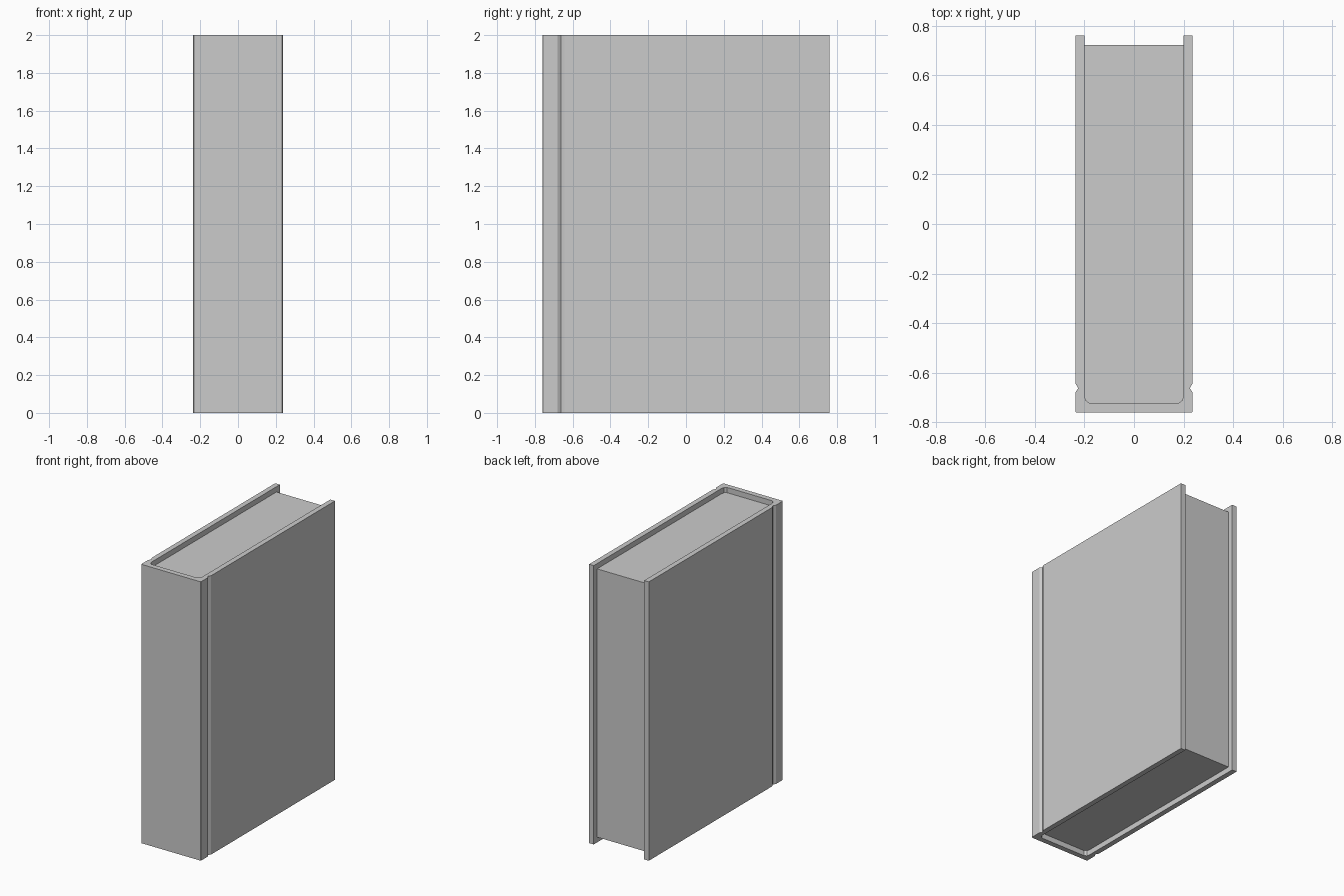
import bpy, bmesh

if "Cube" in bpy.data.objects:
    bpy.data.objects.remove(bpy.data.objects["Cube"])


def mirrored(half):
    """Close a right-hand half outline by mirroring it across x = 0."""
    return half + [(-x, y) for x, y in reversed(half)]


def prism(name, outline, z0, z1):
    """Extrude a closed xy outline from z0 to z1."""
    bm = bmesh.new()
    face = bm.faces.new([bm.verts.new((x, y, z0)) for x, y in outline])
    top = bmesh.ops.extrude_face_region(bm, geom=[face])["geom"]
    moved = [v for v in top if isinstance(v, bmesh.types.BMVert)]
    bmesh.ops.translate(bm, verts=moved, vec=(0, 0, z1 - z0))
    bmesh.ops.recalc_face_normals(bm, faces=bm.faces)
    mesh = bpy.data.meshes.new(name)
    bm.to_mesh(mesh)
    bm.free()
    obj = bpy.data.objects.new(name, mesh)
    bpy.context.collection.objects.link(obj)
    return obj


W, L = 0.237, 0.76      # outer half width and half length
inner = [(0.18, -0.722), (0.195, -0.711), (0.2, -0.69)]   # rounded spine corner

# cover: U-shaped section with a hinge groove on each side
outer = [(W - 0.004, -L), (W, -L + 0.004), (W, -0.68), (W - 0.012, -0.662),
         (W, -0.642), (W, L)]
cover_half = outer + [(0.2, L)] + inner[::-1]
prism("cover", mirrored(cover_half), 0, 2)

# page block: recessed at head, tail and fore edge
prism("page_block", mirrored(inner + [(0.2, 0.722)]), 0.038, 1.962)
